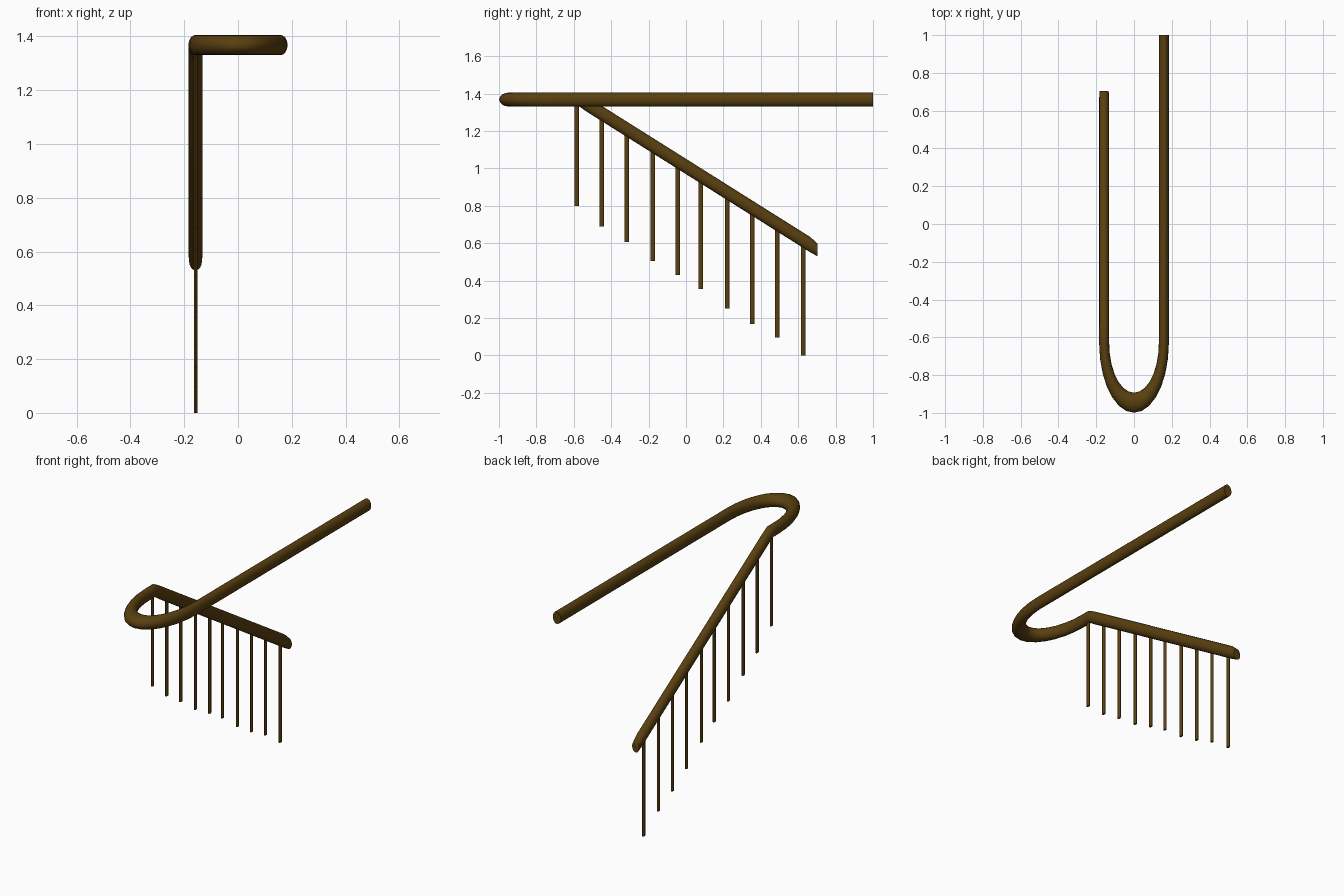
import bpy, bmesh, math

if "Cube" in bpy.data.objects:
    bpy.data.objects.remove(bpy.data.objects["Cube"])

wood = bpy.data.materials.new("dark_brown_wood")
wood.diffuse_color = (0.10, 0.05, 0.005, 1)
wood.use_nodes = True
wood.node_tree.nodes["Principled BSDF"].inputs["Base Color"].default_value = wood.diffuse_color

X, R, H = 0.158, 0.0265, 0.0375   # rail offset, half width, half height
TOP, BEND_Y = 1.368, -0.63
SIDES = 16


def finish(bm, name, angle):
    bmesh.ops.recalc_face_normals(bm, faces=bm.faces)
    me = bpy.data.meshes.new(name)
    bm.to_mesh(me)
    bm.free()
    me.materials.append(wood)
    ob = bpy.data.objects.new(name, me)
    bpy.context.collection.objects.link(ob)
    bpy.ops.object.select_all(action='DESELECT')
    ob.select_set(True)
    bpy.context.view_layer.objects.active = ob
    bpy.ops.object.shade_smooth_by_angle(angle=math.radians(angle))
    return ob


def rail_z(y):
    return min(TOP, 1.01 - 0.629 * y)


# Handrail: rings of (centre, side vector, half height) swept along the path
rings = [((X, 1.0, TOP), (R, 0), H)]
for i in range(15):                                   # stretched half-circle turn
    a = -math.pi * i / 14
    c, s = math.cos(a), math.sin(a)
    rings.append(((X * c, BEND_Y + 2 * X * s, TOP), (R * c, 2 * R * s), H))
rings += [((-X, -0.57, TOP), (-R, 0), H),             # kink into the slope
          ((-X, -0.53, rail_z(-0.53)), (-R, 0), 0.041),
          ((-X, 0.665, rail_z(0.665)), (-R, 0), 0.041),
          ((-X, 0.703, 0.564), (-R * 0.9, 0), 0.034)]  # blunt lower end

bm = bmesh.new()
loops = []
for (cx, cy, cz), (sx, sy), h in rings:
    loop = []
    for k in range(SIDES):
        t = 2 * math.pi * k / SIDES
        loop.append(bm.verts.new((cx + sx * math.cos(t), cy + sy * math.cos(t),
                                  cz + h * math.sin(t))))
    loops.append(loop)
for a, b in zip(loops, loops[1:]):
    for k in range(SIDES):
        n = (k + 1) % SIDES
        bm.faces.new((a[k], a[n], b[n], b[k]))
bm.faces.new(loops[0])
bm.faces.new(loops[-1])
finish(bm, "handrail", 50)

# Balusters: (y, bottom z), each reaching up into the rail
balusters = [(-0.585, 0.80), (-0.45, 0.69), (-0.317, 0.605), (-0.177, 0.505),
             (-0.043, 0.43), (0.08, 0.355), (0.22, 0.25), (0.355, 0.167),
             (0.487, 0.097), (0.627, 0.0)]
for i, (y, z0) in enumerate(balusters):
    bm = bmesh.new()
    z1 = rail_z(y)
    bmesh.ops.create_cone(bm, cap_ends=True, segments=12, radius1=1, radius2=1, depth=1)
    for v in bm.verts:
        v.co = (-X + v.co.x * 0.0065, y + v.co.y * 0.012,
                z0 + (v.co.z + 0.5) * (z1 - z0))
    finish(bm, f"baluster_{i + 1}", 50)
